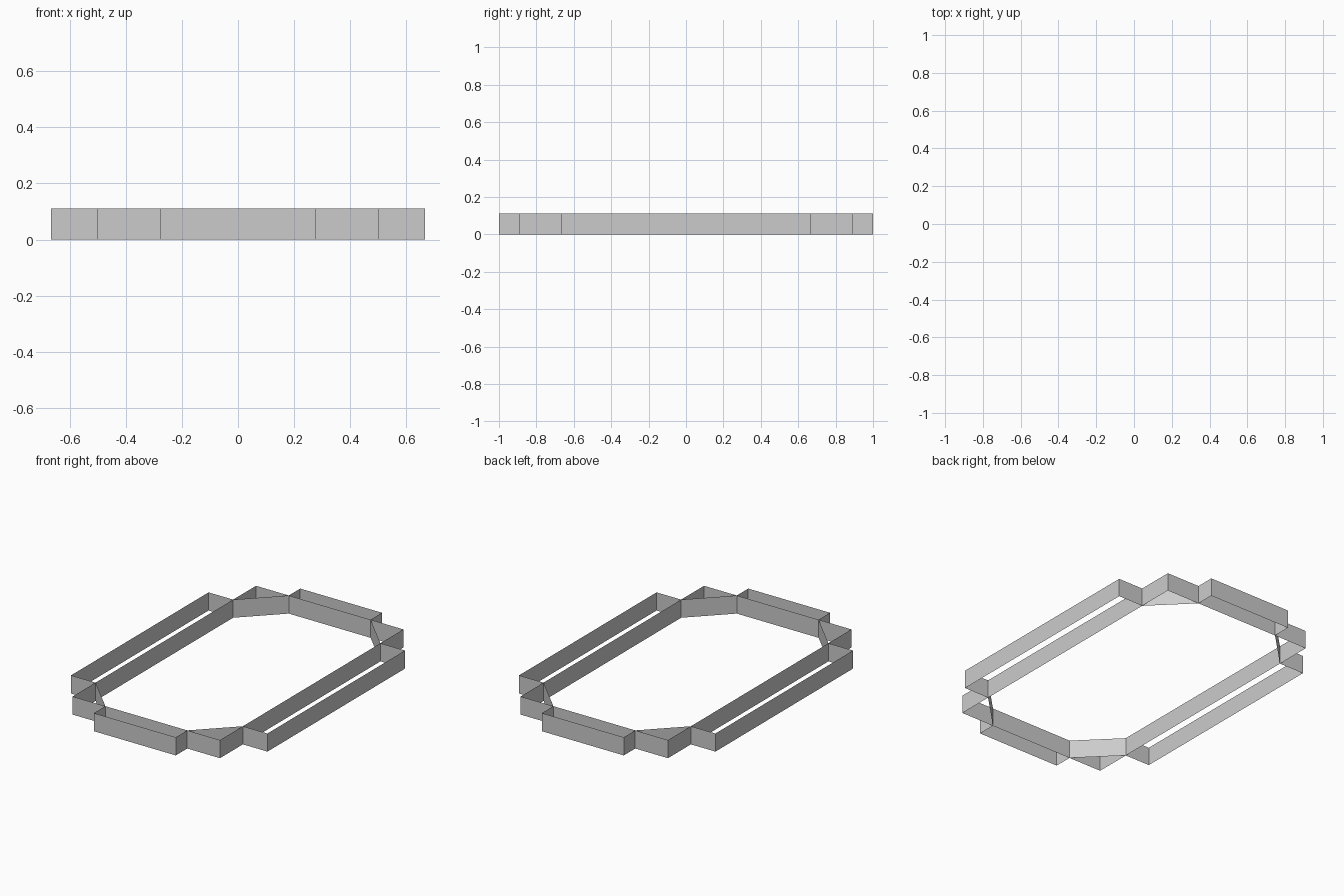
import bpy
import bmesh

if "Cube" in bpy.data.objects:
    bpy.data.objects.remove(bpy.data.objects["Cube"])

HEIGHT = 1 / 9
SIDE_OUT, SIDE_IN = 2 / 3, 1 / 2      # x of the long side strips
END_OUT, END_IN = 1.0, 8 / 9          # y of the short end strips
SIDE_HALF, END_HALF = 2 / 3, 5 / 18   # half lengths of side and end strips


def wall_loop(name, outline):
    """Open-topped, open-bottomed vertical wall around a closed outline."""
    bm = bmesh.new()
    low = [bm.verts.new((x, y, 0)) for x, y in outline]
    high = [bm.verts.new((x, y, HEIGHT)) for x, y in outline]
    n = len(outline)
    for i in range(n):
        j = (i + 1) % n
        bm.faces.new((low[i], low[j], high[j], high[i]))
    mesh = bpy.data.meshes.new(name)
    bm.to_mesh(mesh)
    bm.free()
    obj = bpy.data.objects.new(name, mesh)
    bpy.context.collection.objects.link(obj)


def mirrored(outline, sx, sy):
    """Mirror an outline, keeping it counter-clockwise."""
    pts = [(x * sx, y * sy) for x, y in outline]
    return pts if sx * sy > 0 else pts[::-1]


side = [(SIDE_IN, -SIDE_HALF), (SIDE_OUT, -SIDE_HALF),
        (SIDE_OUT, SIDE_HALF), (SIDE_IN, SIDE_HALF)]
end = [(-END_HALF, END_IN), (END_HALF, END_IN),
       (END_HALF, END_OUT), (-END_HALF, END_OUT)]
corner = [(SIDE_IN, SIDE_HALF), (SIDE_IN, END_IN), (END_HALF, END_IN)]

# Long side strips
for label, sx in (("right", 1), ("left", -1)):
    wall_loop(f"side_strip_{label}", mirrored(side, sx, 1))

# Short end strips
for label, sy in (("back", 1), ("front", -1)):
    wall_loop(f"end_strip_{label}", mirrored(end, 1, sy))

# Triangular corner pieces
for x_label, sx in (("right", 1), ("left", -1)):
    for y_label, sy in (("back", 1), ("front", -1)):
        wall_loop(f"corner_{y_label}_{x_label}", mirrored(corner, sx, sy))
